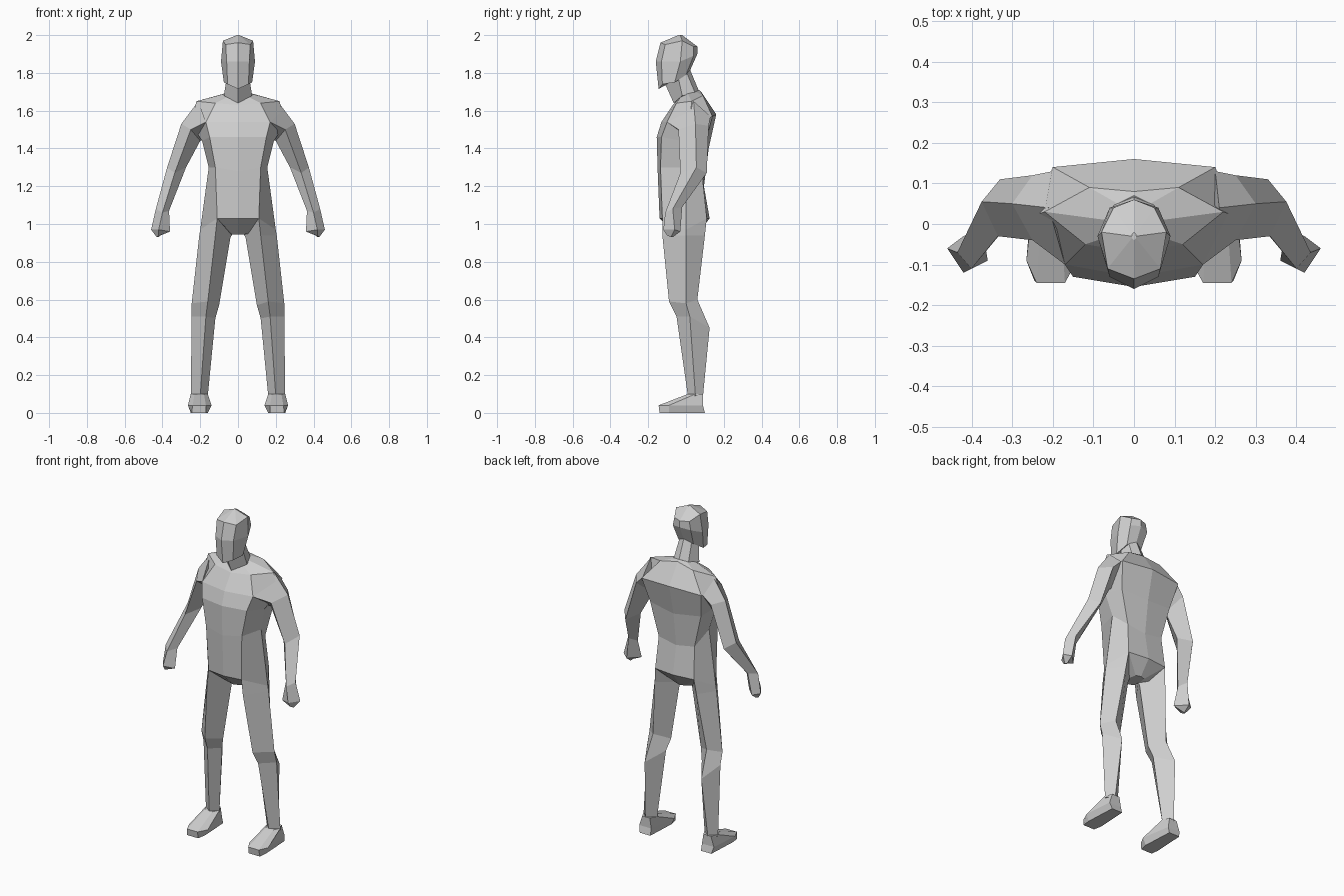
import bpy
import bmesh
from mathutils import Vector

default_cube = bpy.data.objects.get("Cube")
if default_cube:
    bpy.data.objects.remove(default_cube, do_unlink=True)

CENTIMETRE = 0.01

# One plain grey for the whole figure
grey = bpy.data.materials.new("plain_grey")
grey.use_nodes = True
grey.diffuse_color = (0.62, 0.62, 0.62, 1)
shader = next(n for n in grey.node_tree.nodes if n.type == "BSDF_PRINCIPLED")
shader.inputs["Base Color"].default_value = grey.diffuse_color
shader.inputs["Roughness"].default_value = 0.8


def loft(name, rings, side=1):
    """Skin a stack of closed rings with flat faces and cap both ends."""
    bm = bmesh.new()
    loops = []
    for ring in rings:
        points = [Vector((side * x, y, z)) * CENTIMETRE for x, y, z in ring]
        loops.append([bm.verts.new(point) for point in points])
    for lower, upper in zip(loops, loops[1:]):
        count = len(lower)
        for i in range(count):
            j = (i + 1) % count
            bm.faces.new((lower[i], lower[j], upper[j], upper[i]))
    for cap in (loops[0], loops[-1]):
        face = bm.faces.new(cap)
        bmesh.ops.poke(bm, faces=[face])
    bmesh.ops.recalc_face_normals(bm, faces=bm.faces[:])
    mesh = bpy.data.meshes.new(name)
    bm.to_mesh(mesh)
    bm.free()
    mesh.materials.append(grey)
    part = bpy.data.objects.new(name, mesh)
    bpy.context.collection.objects.link(part)
    return part


def symmetric(half):
    """Close a half ring, listed front centre to back centre, across x."""
    return half + [(-x, y, z) for x, y, z in reversed(half[1:-1])]


def level(z, outline):
    """A horizontal ring."""
    return [(x, y, z) for x, y in outline]


def centre_part(name, halves):
    return loft(name, [symmetric(half) for half in halves])


def paired_part(name, rings):
    loft("left_" + name, rings)
    loft("right_" + name, rings, side=-1)


# Torso, from crotch to the base of the neck
crotch = level(94.5, [(0, -5), (3, -4), (4, 0), (3, 5), (0, 6)])
hips = [(0, -14, 103), (11, -12.5, 103), (20, 0, 97), (13, 11, 103), (0, 12.5, 103)]
waist = [(0, -15, 128), (12, -13.5, 130), (15.5, 0, 130), (12, 9, 122), (0, 9.5, 120)]
chest = [(0, -15.5, 146), (15, -13, 146), (19, -2, 144), (17, 10, 142), (0, 12, 140)]
upper_chest = [(0, -13, 154), (17, -10, 154), (25, 2, 153), (20, 14, 157), (0, 16, 158)]
shoulders = [(0, -7, 163), (12, -5, 164), (22, 3, 165), (11, 9, 168), (0, 8, 170)]
neck_base = [(0, -6, 164), (6, -3, 167), (7, 1, 169), (4, 5, 170), (0, 7, 171)]
centre_part("torso", [crotch, hips, waist, chest, upper_chest, shoulders, neck_base])

# Neck, leaning forward into the skull
neck_foot = [(0, -6.5, 164), (7.5, -2, 168), (5, 5, 169), (0, 7, 170)]
neck_top = [(0, -11, 174), (6, -4, 177), (4, 0, 181), (0, 2, 182)]
centre_part("neck", [neck_foot, neck_top])

# Head, from jaw to crown
jaw = [(0, -14.5, 171.5), (5.5, -12.5, 174), (7.5, -6, 175), (5, 0, 179), (0, 2, 181)]
cheeks = [(0, -16, 186), (6, -13, 186), (9, -3, 186), (6, 4, 189), (0, 6, 190)]
brow = [(0, -13.5, 196), (6.5, -11, 195), (8, -2, 197), (5, 4, 194), (0, 6, 194)]
crown = level(200, [(0, -4), (0.5, -3.5), (0.5, -3), (0.5, -2.5), (0, -2)])
centre_part("head", [jaw, cheeks, brow, crown])

# Arms: each ring runs front, outer, back, inner
shoulder_root = [(17, -10, 154), (21, 4, 165), (20, 13, 157), (18, 2, 145)]
deltoid = [(25, -4, 150), (30, 5, 153), (25, 12, 152), (20, 3, 144)]
elbow = [(33.5, -3, 127), (37.5, 5.5, 130), (33, 11, 127), (27.5, 4, 130)]
wrist = [(40, -11, 106), (43.5, -7, 108), (40, -2, 109), (36.5, -6, 107)]
paired_part("arm", [shoulder_root, deltoid, elbow, wrist])

# Hands: blunt mitts ending in a small angled tip
knuckles = [(42, -12, 97), (46, -6, 97), (42, -3, 96), (36, -9, 96)]
fingertips = [(42, -10, 94), (43, -8, 93), (42, -7, 93), (41, -8, 94)]
paired_part("hand", [wrist, knuckles, fingertips])

# Legs: diamond rings running front, outer, back, inner
thigh_top = [(11, -12.5, 103), (20, 0, 97), (13, 11, 103), (3, 0, 94.5)]
thigh = [(12, -12.5, 94), (20.5, 0, 94), (14, 10, 94), (4, 0, 93)]
knee = [(16, -9, 59), (24.5, 0, 58), (18, 6, 60), (10, 0, 57)]
calf = [(17, -5, 51), (24.5, 2, 51), (19, 12.5, 45), (12, 2, 50)]
ankle = level(9, [(20, 1), (25, 5), (21, 9), (16, 5)])
paired_part("leg", [thigh_top, thigh, knee, calf, ankle])

# Feet: wedge shape, widest just above the sole
sole = level(0, [(17, -14), (24.5, -14), (25, -9), (24, 10), (17, 10), (16, -9)])
welt = level(4, [(17, -14.5), (24, -14.5), (26.5, -9), (25, 9), (17, 9), (14, -9)])
instep = level(10, [(18, 1), (23, 1), (25, 5), (23, 9), (18, 9), (16, 5)])
paired_part("foot", [sole, welt, instep])
